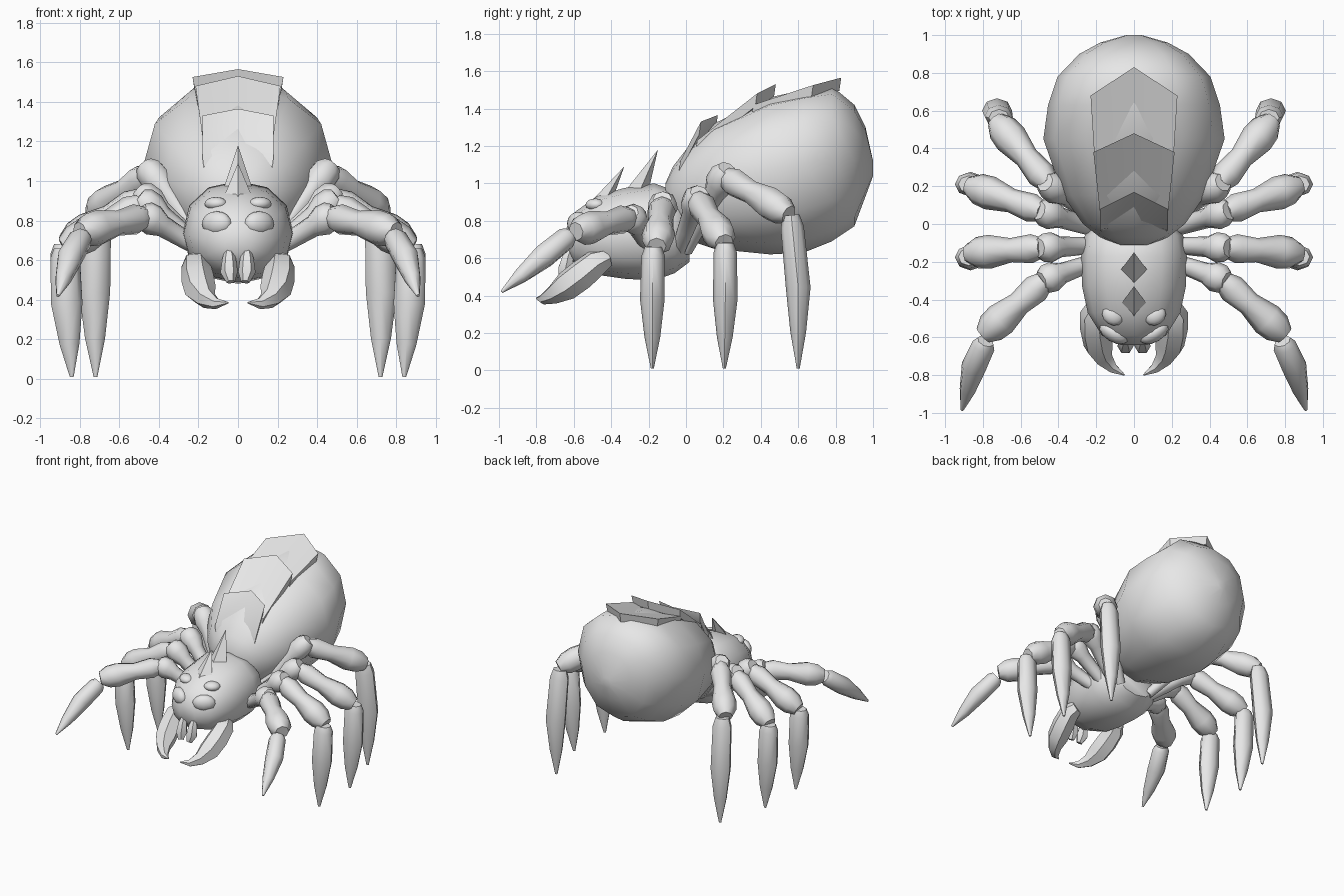
import bpy, bmesh, math
from mathutils import Vector

if "Cube" in bpy.data.objects:
    bpy.data.objects.remove(bpy.data.objects["Cube"])

grey = bpy.data.materials.new("shell_grey")
grey.diffuse_color = (0.8, 0.8, 0.8, 1)
grey.use_nodes = True
grey.node_tree.nodes["Principled BSDF"].inputs["Base Color"].default_value = grey.diffuse_color


def finish(name, bm, mirror=False, angle=50):
    bmesh.ops.recalc_face_normals(bm, faces=bm.faces)
    me = bpy.data.meshes.new(name)
    bm.to_mesh(me)
    bm.free()
    me.materials.append(grey)
    ob = bpy.data.objects.new(name, me)
    bpy.context.collection.objects.link(ob)
    bpy.ops.object.select_all(action='DESELECT')
    ob.select_set(True)
    bpy.context.view_layer.objects.active = ob
    bpy.ops.object.shade_smooth_by_angle(angle=math.radians(angle))
    if mirror:
        ob.modifiers.new("mirror", 'MIRROR').use_mirror_merge = False
    return ob


def bridge(bm, rings):
    """Skin a list of equal-length vertex rings and cap both ends."""
    n = len(rings[0])
    for a, b in zip(rings, rings[1:]):
        for i in range(n):
            j = (i + 1) % n
            bm.faces.new((a[i], a[j], b[j], b[i]))
    bm.faces.new(rings[0])
    bm.faces.new(rings[-1])


def body(name, sections, lift=0.0, sides=12, power=0.92):
    """Upright, slightly squared oval sections (y, top, bottom, half width); lift raises the widest line."""
    def soft(v):
        return math.copysign(abs(v) ** power, v) if abs(v) > 1e-6 else 0
    bm = bmesh.new()
    rings = []
    for y, top, bot, rx in sections:
        ring = []
        for i in range(sides):
            s, c = (f(2 * math.pi * i / sides) for f in (math.sin, math.cos))
            z = (top + bot) / 2 + (top - bot) * (soft(c) / 2 + lift * s * s)
            ring.append(bm.verts.new((rx * soft(s), y, z)))
        rings.append(ring)
    bridge(bm, rings)
    return finish(name, bm)


def tube(name, path, sides=8, wide=1.0):
    """Tapered mirrored tube through (x, y, z, radius) points; wide stretches it sideways."""
    bm = bmesh.new()
    pts = [Vector(p[:3]) for p in path]
    rings = []
    side = None
    for k, p in enumerate(pts):
        t = (pts[min(k + 1, len(pts) - 1)] - pts[max(k - 1, 0)]).normalized()
        if side is None:
            side = t.cross(Vector((0, 0, 1)))
            if side.length < 0.4:
                side = t.cross(Vector((0, 1, 0)))
        side = (side - t * side.dot(t)).normalized()
        up = side.cross(t)
        r = path[k][3]
        rings.append([bm.verts.new(p + r * (side * wide * math.cos(a) + up * math.sin(a)))
                      for a in (2 * math.pi * i / sides for i in range(sides))])
    bridge(bm, rings)
    return finish(name, bm, True)


def segment(name, a, b, profile):
    """Straight limb piece; profile lists (fraction, radius)."""
    a, b = Vector(a), Vector(b)
    return tube(name, [(*a.lerp(b, f), r) for f, r in profile])


# Abdomen and head
body("abdomen", [(-0.11, 1.0, 0.86, 0.08), (-0.07, 1.09, 0.77, 0.18),
                 (0.0, 1.18, 0.70, 0.27), (0.15, 1.32, 0.65, 0.375),
                 (0.45, 1.46, 0.62, 0.48), (0.63, 1.50, 0.63, 0.455),
                 (0.78, 1.52, 0.69, 0.405), (0.90, 1.42, 0.77, 0.29),
                 (0.96, 1.30, 0.93, 0.18), (1.0, 1.12, 1.04, 0.04)], 0.04)
body("head", [(-0.64, 0.76, 0.64, 0.07), (-0.59, 0.85, 0.56, 0.17),
              (-0.47, 0.935, 0.51, 0.245), (-0.33, 0.975, 0.49, 0.275),
              (-0.17, 1.0, 0.48, 0.28), (-0.06, 0.96, 0.52, 0.26),
              (0.02, 0.88, 0.58, 0.18)])

# Overlapping back plates: front edge is sunk in the abdomen, rear edge is raised
plates = [  # half widths, then (y, z) of front side, front mid, rear side, rear mid
    (0.18, 0.18, (-0.03, 1.12), (0.0, 1.15), (0.08, 1.33), (0.17, 1.365)),
    (0.18, 0.215, (0.06, 1.23), (0.08, 1.23), (0.38, 1.48), (0.48, 1.53)),
    (0.21, 0.23, (0.36, 1.42), (0.40, 1.42), (0.68, 1.525), (0.83, 1.565)),
]
for k, (wf, wr, fs, fm, rs, rm) in enumerate(plates):
    bm = bmesh.new()
    outline = [(-wf, *fs), (0, *fm), (wf, *fs), (wr, *rs), (0, *rm), (-wr, *rs)]
    top = [bm.verts.new(p) for p in outline]
    low = [bm.verts.new((x * 0.95, y - 0.01, z - 0.07)) for x, y, z in outline]
    for ring in (top, low):
        bm.faces.new((ring[0], ring[1], ring[4], ring[5]))
        bm.faces.new((ring[1], ring[2], ring[3], ring[4]))
    for i in range(6):
        j = (i + 1) % 6
        bm.faces.new((top[i], top[j], low[j], low[i]))
    finish(f"back_plate_{k + 1}", bm, angle=30)

# Head horns with diamond bases
for k, (y0, y1, z, tip) in enumerate([(-0.34, -0.20, 0.94, (0, -0.15, 1.18)),
                                      (-0.51, -0.39, 0.90, (0, -0.33, 1.09))]):
    bm = bmesh.new()
    ym = y0 * 0.4 + y1 * 0.6
    base = [bm.verts.new(p) for p in ((0, y0, z), (0.08, ym, z), (0, y1, z + 0.02), (-0.08, ym, z))]
    apex = bm.verts.new(tip)
    bm.faces.new(base)
    for i in range(4):
        bm.faces.new((base[i], base[(i + 1) % 4], apex))
    finish(f"head_horn_{k + 1}", bm, angle=20)

# Eyes
for name, loc, size, tilt in [("large_eye", (0.107, -0.577, 0.785), (0.085, 0.048, 0.062), 0.55),
                              ("small_eye", (0.112, -0.485, 0.885), (0.06, 0.05, 0.034), 0.55)]:
    bm = bmesh.new()
    bmesh.ops.create_uvsphere(bm, u_segments=12, v_segments=8, radius=1)
    for v in bm.verts:
        x, y, z = v.co.x * size[0], v.co.y * size[1], v.co.z * size[2]
        c, s = math.cos(tilt), math.sin(tilt)
        v.co = (loc[0] + x * c - y * s, loc[1] + x * s + y * c, loc[2] + z)
    finish(name, bm, True, 60)

# Mouth parts
tube("fang", [(0.045, -0.60, 0.69, 0.006), (0.045, -0.63, 0.61, 0.034),
              (0.045, -0.645, 0.54, 0.044), (0.037, -0.665, 0.49, 0.022)], 6)
tube("pincer", [(0.19, -0.42, 0.60, 0.05), (0.212, -0.48, 0.575, 0.075),
                (0.205, -0.56, 0.51, 0.083), (0.19, -0.64, 0.45, 0.08),
                (0.16, -0.71, 0.405, 0.052), (0.11, -0.765, 0.38, 0.028),
                (0.05, -0.80, 0.385, 0.004)], 6)

# Legs: hip, knee, ankle, claw top, claw middle, claw tip, claw width factor
legs = {
    "front": ((0.13, -0.17, 0.62), (0.46, -0.29, 0.82), (0.79, -0.58, 0.745),
              (0.79, -0.63, 0.715), (0.85, -0.76, 0.61), (0.91, -0.985, 0.42), 1.0),
    "mid_front": ((0.13, -0.11, 0.62), (0.47, -0.125, 0.89), (0.87, -0.155, 0.67),
                  (0.875, -0.175, 0.64), (0.865, -0.18, 0.38), (0.84, -0.18, 0.01), 1.2),
    "mid_rear": ((0.13, -0.05, 0.62), (0.47, 0.06, 0.92), (0.865, 0.20, 0.69),
                 (0.875, 0.21, 0.66), (0.865, 0.21, 0.38), (0.84, 0.205, 0.01), 1.2),
    "rear": ((0.13, 0.0, 0.64), (0.44, 0.20, 1.04), (0.725, 0.54, 0.84),
             (0.715, 0.565, 0.80), (0.725, 0.60, 0.44), (0.72, 0.60, 0.01), 1.2),
}
for name, (hip, knee, ankle, top, mid, tip, wide) in legs.items():
    segment(name + "_thigh", hip, knee,
            [(0, 0.035), (0.45, 0.048), (0.75, 0.055), (0.9, 0.08), (1.03, 0.075), (1.1, 0.05)])
    segment(name + "_shin", knee, ankle,
            [(0.04, 0.055), (0.18, 0.077), (0.45, 0.064), (0.74, 0.09), (0.9, 0.083), (1.03, 0.05)])
    a, m, t = Vector(top), Vector(mid), Vector(tip)
    tube(name + "_claw", [(*(a + (a - m) * 0.08), 0.045), (*a.lerp(m, 0.1), 0.062),
                          (*m, 0.066), (*m.lerp(t, 0.55), 0.042), (*t, 0.008)], 8, wide)
